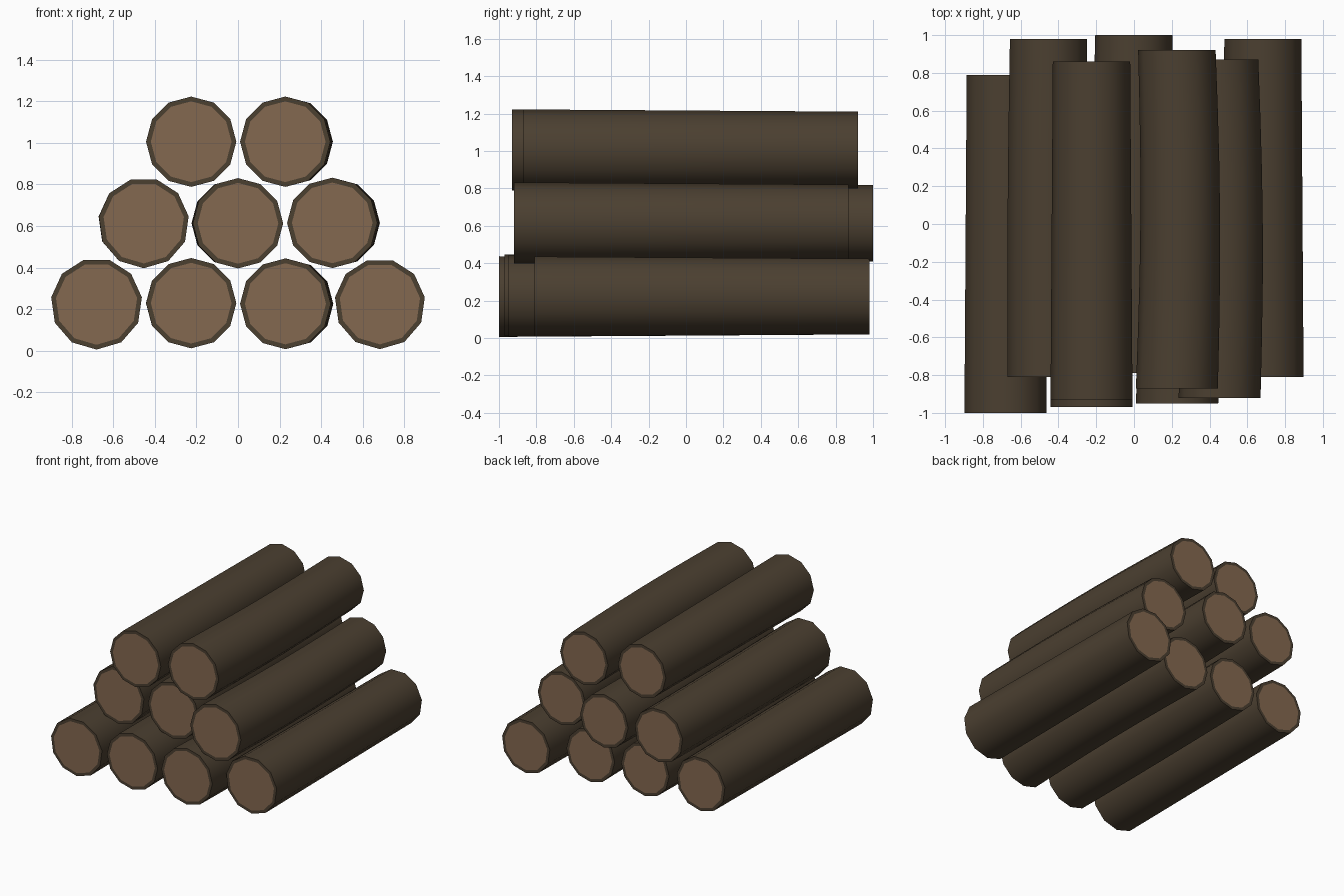
import bpy, bmesh, math

if "Cube" in bpy.data.objects:
    bpy.data.objects.remove(bpy.data.objects["Cube"])


def material(name, rgb):
    m = bpy.data.materials.new(name)
    m.diffuse_color = (*rgb, 1)
    m.use_nodes = True
    m.node_tree.nodes["Principled BSDF"].inputs["Base Color"].default_value = m.diffuse_color
    return m


BARK = material("dark_bark", (0.070, 0.050, 0.030))
WOOD = material("cut_wood", (0.230, 0.138, 0.080))
LENGTH, SECTIONS = 1.79, 6


def log(name, x, z, y0, radius, sides, up, bend):
    """Tapered, slightly bowed log along y; up = angle of its first corner."""
    bm = bmesh.new()
    rings = []
    for i in range(SECTIONS + 1):
        t = i / SECTIONS
        r = radius * (1 - 0.055 * t)
        cx = x + bend * math.sin(math.pi * t)
        ring = []
        for k in range(sides):
            a = up + math.tau * k / sides
            ring.append(bm.verts.new((cx + r * math.cos(a), y0 + LENGTH * t,
                                      z + r * math.sin(a))))
        rings.append(ring)
    # Bark sides
    for a, b in zip(rings, rings[1:]):
        for k in range(sides):
            j = (k + 1) % sides
            bm.faces.new((a[k], a[j], b[j], b[k])).smooth = True
    # Sawn ends: bark rim around an inset wood face
    ends = [bm.faces.new(rings[0]), bm.faces.new(rings[-1])]
    bmesh.ops.recalc_face_normals(bm, faces=bm.faces[:])
    bmesh.ops.inset_individual(bm, faces=ends, thickness=0.023)
    for f in bm.faces:
        if len(f.verts) == sides:
            f.material_index = 1
        if abs(f.normal.y) > 0.9:
            f.smooth = False
    me = bpy.data.meshes.new(name)
    bm.to_mesh(me)
    bm.free()
    me.materials.append(BARK)
    me.materials.append(WOOD)
    ob = bpy.data.objects.new(name, me)
    bpy.context.collection.objects.link(ob)
    ob.select_set(True)
    bpy.context.view_layer.objects.active = ob


UP, DOWN = math.pi / 2, -math.pi / 2
# x, z, front y, radius, sides, corner angle, bow
logs = {
    "bottom_log_far_left": (-0.68, 0.226, -1.00, 0.220, 11, DOWN, 0),
    "bottom_log_left": (-0.225, 0.229, -0.97, 0.217, 12, UP, -0.005),
    "bottom_log_right": (0.228, 0.226, -0.95, 0.218, 12, UP, 0.018),
    "bottom_log_far_right": (0.682, 0.226, -0.81, 0.218, 11, DOWN, 0),
    "middle_log_left": (-0.453, 0.615, -0.81, 0.218, 11, DOWN, -0.006),
    "middle_log_centre": (0.0, 0.613, -0.79, 0.217, 12, UP, -0.012),
    "middle_log_right": (0.453, 0.615, -0.92, 0.217, 12, UP, 0.018),
    "top_log_left": (-0.225, 1.005, -0.93, 0.217, 12, UP, 0),
    "top_log_right": (0.227, 1.005, -0.87, 0.217, 12, UP, 0.018),
}
for name, spec in logs.items():
    log(name, *spec)
bpy.ops.object.shade_smooth_by_angle(angle=math.radians(40))
